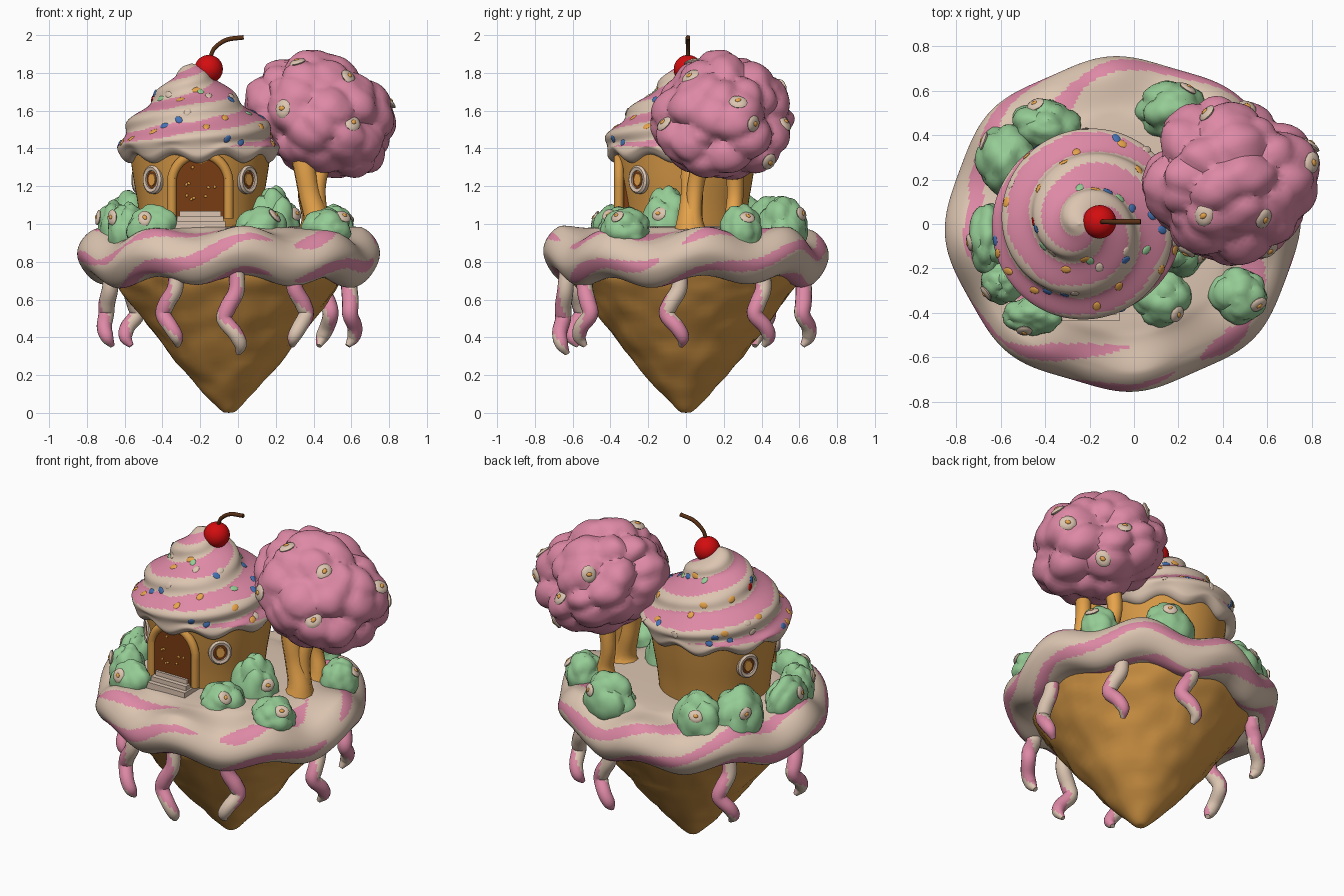
import bpy, bmesh, math, random
from math import sin, cos, pi, radians, atan2, hypot
from mathutils import Vector, Matrix, noise
from mathutils.bvhtree import BVHTree

if "Cube" in bpy.data.objects:
    bpy.data.objects.remove(bpy.data.objects["Cube"])

random.seed(4)
COLOURS = {
    "cream": (.72, .56, .44), "pink": (.73, .25, .38), "waffle": (.66, .31, .06),
    "orange": (.80, .37, .07), "green": (.30, .60, .30), "door_brown": (.19, .045, .006),
    "red": (.65, .004, .005), "blue": (.06, .17, .46), "stem_brown": (.10, .03, .008)}
MAT = {}
for key, rgb in COLOURS.items():
    MAT[key] = bpy.data.materials.new(key)
    MAT[key].diffuse_color = (*rgb, 1)


def finish(name, bm, mats, angle=40):
    """Turn a bmesh into a shaded object; returns its surface tree."""
    bmesh.ops.recalc_face_normals(bm, faces=bm.faces)
    tree = BVHTree.FromBMesh(bm)
    me = bpy.data.meshes.new(name)
    bm.to_mesh(me)
    bm.free()
    for m in mats:
        me.materials.append(MAT[m])
    me.shade_smooth()
    me.set_sharp_from_angle(angle=radians(angle))
    bpy.context.collection.objects.link(bpy.data.objects.new(name, me))
    return tree


def spline(pts, n):
    """Smooth curve through the points, n segments."""
    P = [Vector(p) for p in pts]
    P = [P[0] * 2 - P[1]] + P + [P[-1] * 2 - P[-2]]
    out = []
    for k in range(n + 1):
        u = k / n * (len(pts) - 1)
        i = min(int(u), len(pts) - 2)
        f = u - i
        a, b, c, d = P[i:i + 4]
        out.append((b * 2 + (c - a) * f + (a * 2 - b * 5 + c * 4 - d) * f ** 2
                    + (b * 3 - a - c * 3 + d) * f ** 3) * .5)
    return out


def skin(name, rings, mats, rule=None, angle=50):
    """Skin closed rings of points, capped at both ends."""
    bm = bmesh.new()
    R = [[bm.verts.new(p) for p in ring] for ring in rings]
    n = len(R[0])
    for i in range(len(R) - 1):
        for j in range(n):
            f = bm.faces.new((R[i][j], R[i][(j + 1) % n], R[i + 1][(j + 1) % n], R[i + 1][j]))
            if rule:
                f.material_index = rule(i, j, f.calc_center_median())
    bm.faces.new(R[0])
    bm.faces.new(R[-1])
    return finish(name, bm, mats, angle)


def lathe(name, profile, segs, n, centre, mats, shape=None, rule=None, lean=None):
    rings = []
    for r, z in spline(profile, segs):
        ring = []
        for j in range(n):
            a = 2 * pi * j / n
            rr, zz = shape(max(r, .002), z, a) if shape else (max(r, .002), z)
            dx = lean(z) if lean else 0
            ring.append(Vector((centre[0] + dx + rr * cos(a), centre[1] + rr * sin(a), zz)))
        rings.append(ring)
    return skin(name, rings, mats, rule)


def tube(name, pts, mats, segs=16, sides=10, rule=None):
    """Tube along (x, y, z, radius) points."""
    S = spline(pts, segs)
    rings, nrm = [], None
    for i, s in enumerate(S):
        t = (S[min(i + 1, segs)].xyz - S[max(i - 1, 0)].xyz).normalized()
        nrm = t.orthogonal() if nrm is None else nrm - t * nrm.dot(t)
        nrm.normalize()
        b = t.cross(nrm)
        rings.append([s.xyz + (nrm * cos(2 * pi * j / sides) + b * sin(2 * pi * j / sides)) * s.w
                      for j in range(sides)])
    return skin(name, rings, mats, rule)


def lump(name, c, radii, mat, freq=2, amp=.35, sub=4, shear=0, angle=40, taper=0):
    """Ball swollen into rounded lumps."""
    bm = bmesh.new()
    bmesh.ops.create_icosphere(bm, subdivisions=sub, radius=1)
    for v in bm.verts:
        d = v.co.normalized()
        k = 1 + amp * (.22 - noise.voronoi(d * freq + Vector(c) * 7)[0][0] ** 2) if amp else 1
        k += amp * .12 * noise.noise(d * 4) if amp else 0
        p = Vector([d[i] * radii[i] * k for i in range(3)])
        p.y *= 1 - taper * max(0, d.z)
        p.z -= shear * p.x
        v.co = p + Vector(c)
    return finish(name, bm, [mat], angle)


def bits(name, items, mats):
    """Many small flattened balls in one object: (place, normal, size, material index)."""
    bm = bmesh.new()
    for p, nrm, size, m in items:
        M = (Matrix.Translation(p) @ nrm.to_track_quat('Z', 'Y').to_matrix().to_4x4()
             @ Matrix.Rotation(random.uniform(0, pi), 4, 'Z') @ Matrix.Diagonal((*size, 1)))
        new = bmesh.ops.create_icosphere(bm, subdivisions=2, radius=1, matrix=M)['verts']
        for f in {f for v in new for f in v.link_faces}:
            f.material_index = m
    finish(name, bm, mats)


def box(name, lo, hi, mat):
    bm = bmesh.new()
    bmesh.ops.create_cube(bm, size=1)
    for v in bm.verts:
        v.co = [(lo[i] + hi[i]) / 2 + v.co[i] * (hi[i] - lo[i]) for i in range(3)]
    finish(name, bm, [mat], 30)


blossoms = []


def blossom(tree, c, d, s=.04):
    """Flat cream flower with orange centre stuck on a surface."""
    d = Vector(d).normalized()
    p, nrm, _, _ = tree.ray_cast(Vector(c) + d * 2, -d)
    if p:
        nrm = nrm if nrm.dot(d) > 0 else -nrm
        blossoms.append((p, nrm, (s, s * .85, s * .3), 0))
        blossoms.append((p + nrm * s * .25, nrm, (s * .33, s * .25, s * .15), 1))


# waffle cone underneath
def cone_shape(r, z, a):
    p = Vector((r * cos(a), r * sin(a), z))
    return r + .018 * noise.noise(p * 9) * min(1, r * 5), z


lathe("waffle_cone", [(0, 0), (.05, .02), (.2, .18), (.38, .40), (.53, .6), (.61, .72), (.62, .82)],
      40, 72, (-.05, 0), ["waffle"], cone_shape)


# wavy icing island
def island_shape(r, z, a):
    w = min(1, max(0, (r - .48) / .2))
    wave = cos(8 * (a + radians(105)))
    return (r * (1 + .03 * w * cos(2 * a)) + .012 * w * sin(8 * a + 1),
            z - .033 * w * wave + .012 * w * sin(3 * a))


def island_rule(i, j, c):
    a, r = atan2(c.y, c.x + .05), hypot(c.x + .05, c.y)
    v = sin(5 * a - .30 * i + sin(3 * a)) + .9 * noise.noise(c * 4)
    return int(r > .55 and v > .55)


lathe("icing_island", [(.5, .75), (.62, .70), (.71, .72), (.765, .80), (.75, .88), (.68, .945),
                       (.55, .965), (.42, .985), (0, .99)],
      72, 240, (-.05, 0), ["cream", "pink"], island_shape, island_rule)

# curling icing drips
for k, deg in enumerate((-5, 38, 75, 142, 190, -118, -88, -55)):
    a = radians(deg)
    out, side = Vector((cos(a), sin(a), 0)), Vector((-sin(a), cos(a), 0))
    path = []
    for ro, so, z, w in ((.62, .02, .77, .04), (.63, .02, .66, .043), (.64, -.025, .58, .044),
                         (.64, -.045, .52, .042), (.66, .01, .455, .04), (.65, .04, .40, .035),
                         (.62, .03, .355, .014)):
        z -= .04 * (.77 - z) / .4 if deg == -88 else 0
        p = Vector((-.05, 0, z)) + out * (ro + .01) + side * so * (-1 if deg == -55 else 1)
        path.append((*p, w))
    tube(f"icing_drip_{k}", path, ["cream", "pink"], 28, 16,
         lambda i, j, c: int((j + i // 2 + 3 * k) % 16 < 8))

# round house wall
HX = -.2
lathe("house_wall", [(.315, .96), (.33, 1.1), (.355, 1.25), (.375, 1.39)], 12, 64, (HX, 0), ["waffle"])


# swirled icing roof
def roof_shape(r, z, a):
    low = max(0, min(1, (1.44 - z) / .06))
    k = min(1, r / .15) * (1 - low)
    return r + .02 * k * sin(2 * a - 40 * z + .6), z + .022 * low * sin(9 * a)


def roof_rule(i, j, c):
    a = atan2(c.y, c.x - HX)
    return int(c.z > 1.41 and sin(2 * a - 40 * c.z + 2.6) + .6 * noise.noise(c * 5) > .22)


roof = lathe("swirl_roof", [(.28, 1.38), (.37, 1.345), (.42, 1.39), (.41, 1.46), (.365, 1.53), (.30, 1.60),
                            (.23, 1.66), (.17, 1.72), (.11, 1.78), (.05, 1.83), (0, 1.85)],
             90, 180, (HX - .01, 0), ["cream", "pink"], roof_shape, roof_rule,
             lambda z: -.035 * max(0, (z - 1.5) / .35))

# sprinkles on the roof
sprinkles = []
for k in range(50):
    a, z = k * 2.4, 1.42 + .32 * random.random() ** 1.3
    d = Vector((cos(a), sin(a), 0))
    p, nrm, _, _ = roof.ray_cast(Vector((HX, 0, z)) + d, -d)
    if p:
        sprinkles.append((p, nrm if nrm.dot(d) > 0 else -nrm, (.024, .018, .005),
                          (0, 1, 0, 4, 1, 0, 2, 0, 1, 4)[k % 10] if k != 17 else 3))
bits("sprinkles", sprinkles, ["orange", "blue", "green", "red", "cream"])

# cherry and stem
lump("cherry", (-.155, .01, 1.82), (.075, .075, .075), "red", amp=0, sub=4)
tube("cherry_stem", [(-.15, .01, 1.87, .010), (-.125, .01, 1.93, .011), (-.06, .01, 1.975, .012),
                     (.03, .01, 1.988, .012)], ["stem_brown"])


# arched door, frame and steps
def arch(w, top, n=16):
    pts = [(HX - w, 1.03)] + [(HX - w * cos(pi * k / n), top - w + w * sin(pi * k / n)) for k in range(n + 1)]
    return pts + [(HX + w, 1.03)]


skin("door", [[Vector((x, y, z)) for x, z in arch(.13, 1.36)] for y in (-.28, -.365)], ["door_brown"], angle=30)
tube("door_frame", [(x, -.355, z, .026) for x, z in arch(.15, 1.37)], ["waffle"], 40)
bits("door_specks", [(Vector((HX + random.uniform(-.08, .08), -.366, random.uniform(1.12, 1.3))), Vector((0, -1, 0)),
                      (.009, .007, .004), 0) for k in range(9)], ["orange"])
for k in range(3):
    box(f"step_{k}", (HX - .11 - .012 * k, -.38 - .028 * k, .96), (HX + .11 + .012 * k, -.25, 1.07 - .027 * k), "cream")

# oval windows
for k, deg in enumerate((-45, -135, 157)):
    a = radians(deg)
    d, s = Vector((cos(a), sin(a), 0)), Vector((-sin(a), cos(a), 0))
    c = Vector((HX, 0, 1.235)) + d * .352

    def oval(w, h, off):
        return [c + d * off + s * w * cos(2 * pi * j / 24) + Vector((0, 0, h * sin(2 * pi * j / 24))) for j in range(24)]
    skin(f"window_frame_{k}", [oval(.068, .076, -.03), oval(.068, .076, .01), oval(.057, .066, .02),
                               oval(.041, .049, .016), oval(.038, .046, -.005)], ["cream"], angle=40)
    skin(f"window_glass_{k}", [oval(.041, .049, -.002), oval(.041, .049, .007)], ["door_brown"], angle=30)
    skin(f"window_glow_{k}", [oval(.026, .033, .006), oval(.024, .031, .012)], ["orange"], angle=30)

# twisted tree trunk
for k, pts in enumerate((
        [(.41, .02, .93, .10), (.415, .02, 1.02, .07), (.38, .03, 1.15, .06), (.355, .03, 1.28, .06), (.32, .05, 1.48, .07)],
        [(.42, .04, .93, .08), (.43, .04, 1.05, .045), (.42, .05, 1.2, .045), (.45, .08, 1.33, .05), (.52, .12, 1.5, .07)],
        [(.38, .25, .93, .08), (.385, .25, 1.03, .05), (.36, .26, 1.18, .045), (.40, .25, 1.45, .06)])):
    tube(f"tree_trunk_{k}", pts, ["orange"], 16, 9)

# tree canopy
CC = (.44, .2, 1.57)
canopy = lump("tree_canopy", CC, (.385, .385, .33), "pink", 2.0, .28, 5, .16, 40, .25)
for d in ((-.5, -.8, .1), (.45, -.55, .65), (.45, -.85, -.1), (.95, .2, .2), (.9, .4, -.1),
          (-.3, .8, .4), (.2, .95, -.1), (.4, .6, -.6), (-.35, -.45, .8)):
    blossom(canopy, CC, d, .052)

# bushes around the house
BUSHES = [(-.57, .29, .14, .16, .21), (-.40, .44, .16, .12, .18), (.17, .51, .16, .13, .18),
          (-.65, -.07, .10, .16, .16), (-.59, -.26, .10, .10, .15), (-.45, -.41, .14, .09, .14),
          (.12, -.33, .14, .13, .13), (.47, -.32, .13, .13, .12), (.19, -.11, .14, .13, .24),
          (.50, .29, .11, .11, .14)]
for k, (x, y, rx, ry, h) in enumerate(BUSHES):
    tree = lump(f"bush_{k}", (x, y, .965), (rx, ry, h), "green", 1.5, .28, 4, angle=30)
    out = Vector((x + .2, y, 0)).normalized()
    blossom(tree, (x, y, .98), (out.x, out.y, .6), .044)
bits("blossoms", blossoms, ["cream", "orange"])

for m in bpy.data.materials:
    if m.users and not m.is_grease_pencil:
        m.use_nodes = True
        m.node_tree.nodes["Principled BSDF"].inputs["Base Color"].default_value = m.diffuse_color
